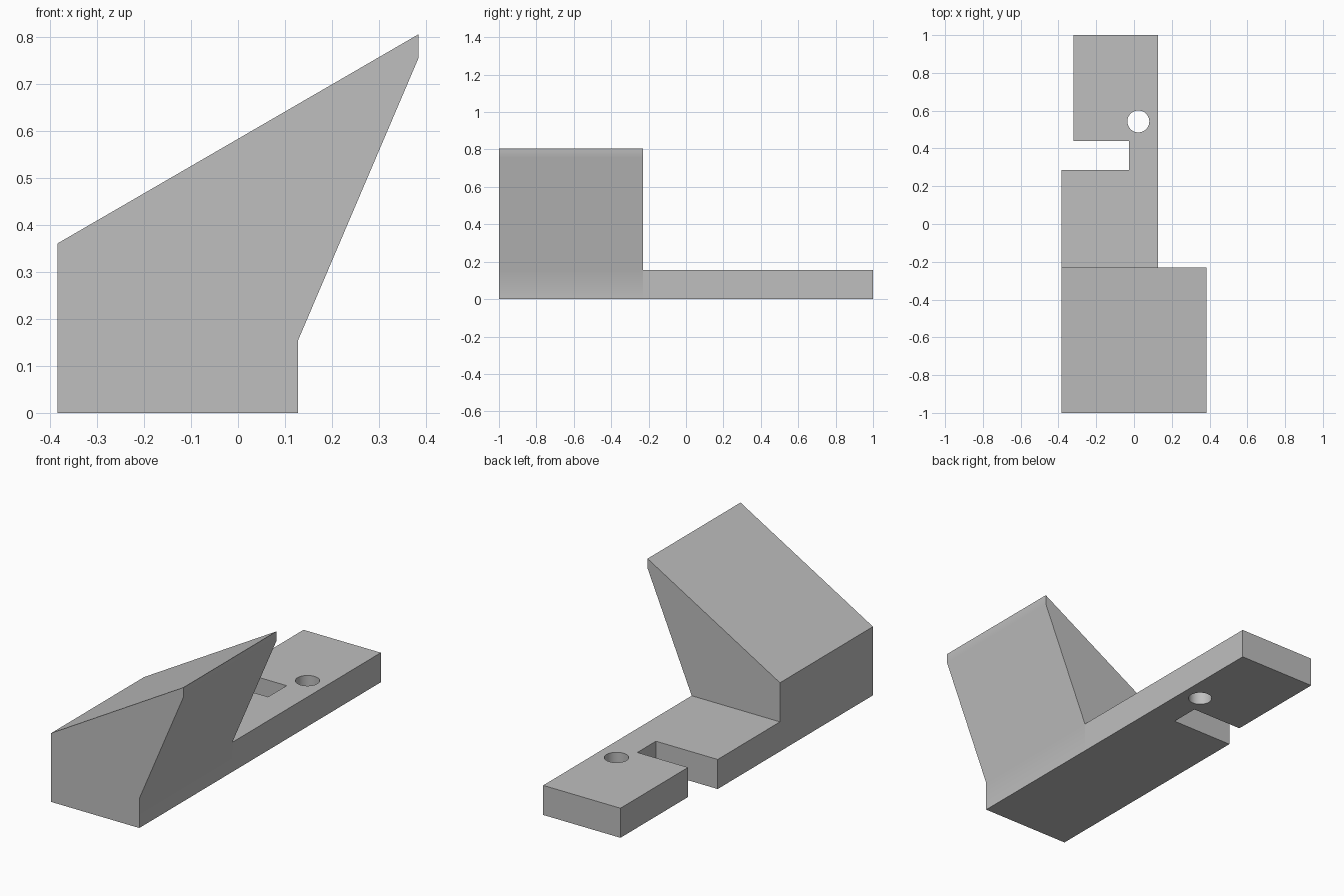
import bpy
import math
from mathutils import Vector

cube = bpy.data.objects.get("Cube")
if cube:
    bpy.data.objects.remove(cube, do_unlink=True)

# One plain grey for the whole bracket
grey = bpy.data.materials.new("plain_grey")
grey.use_nodes = True
colour = (0.52, 0.52, 0.52, 1)
grey.diffuse_color = colour
grey.node_tree.nodes["Principled BSDF"].inputs["Base Color"].default_value = colour


def prism(name, outline, sweep):
    """Extrude a closed 3D outline along a sweep vector."""
    sweep = Vector(sweep)
    near = [Vector(p) for p in outline]
    n = len(near)
    faces = [tuple(range(n)), tuple(range(n, 2 * n))[::-1]]
    faces += [(i, i + n, (i + 1) % n + n, (i + 1) % n) for i in range(n)]
    mesh = bpy.data.meshes.new(name)
    mesh.from_pydata(near + [p + sweep for p in near], [], faces)
    mesh.materials.append(grey)
    obj = bpy.data.objects.new(name, mesh)
    bpy.context.collection.objects.link(obj)
    return obj


def activate(obj):
    bpy.ops.object.select_all(action='DESELECT')
    obj.select_set(True)
    bpy.context.view_layer.objects.active = obj


def smooth(obj):
    activate(obj)
    bpy.ops.object.shade_smooth_by_angle(angle=math.radians(30))


left, right, tip = -0.384, 0.128, 0.384
front, step, back = -1.0, -0.23, 1.0
thick = 0.155

# Sloping wedge block with the overhanging side
profile = [(left, 0), (right, 0), (right, thick), (tip, 0.755), (tip, 0.805), (left, 0.36)]
wedge = prism("wedge_block", [(x, front, z) for x, z in profile], (0, step - front, 0))
smooth(wedge)

# Flat tongue with a notch in its side and a narrower end
plan = [(left, step), (left, 0.286), (-0.026, 0.286), (-0.026, 0.44),
        (-0.32, 0.44), (-0.32, back), (right, back), (right, step)]
tongue = prism("mounting_tongue", [(x, y, 0) for x, y in plan], (0, 0, thick))

# Screw hole through the tongue
bpy.ops.mesh.primitive_cylinder_add(vertices=48, radius=0.058, depth=thick * 3,
                                    location=(0.023, 0.543, thick / 2))
cutter = bpy.context.object
cutter.name = "hole_cutter"
cutter.hide_render = True
cutter.data.materials.append(grey)

# Outward normals before the cut
activate(tongue)
bpy.ops.object.mode_set(mode='EDIT')
bpy.ops.mesh.select_all(action='SELECT')
bpy.ops.mesh.normals_make_consistent(inside=False)
bpy.ops.object.mode_set(mode='OBJECT')

cut = tongue.modifiers.new("screw_hole", 'BOOLEAN')
cut.operation = 'DIFFERENCE'
cut.solver = 'EXACT'
cut.object = cutter
bpy.ops.object.modifier_apply(modifier=cut.name)
bpy.data.objects.remove(cutter, do_unlink=True)
smooth(tongue)
